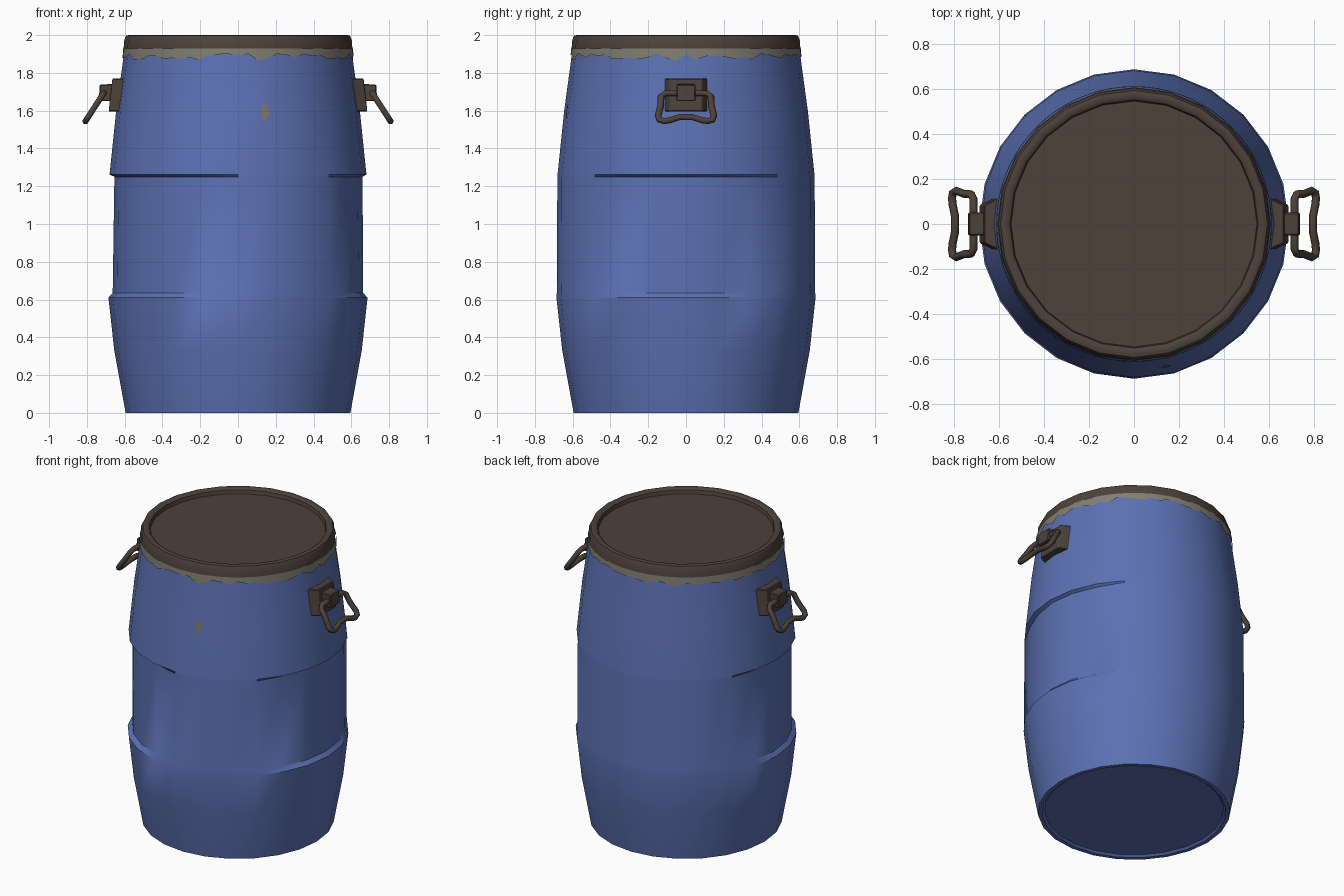
import bpy, bmesh, math, random
from mathutils import Vector

if "Cube" in bpy.data.objects:
    bpy.data.objects.remove(bpy.data.objects["Cube"])

random.seed(4)
SEG = 24


def material(name, rgb):
    m = bpy.data.materials.new(name)
    m.diffuse_color = (*rgb, 1)
    m.use_nodes = True
    m.node_tree.nodes["Principled BSDF"].inputs["Base Color"].default_value = m.diffuse_color
    return m


BLUE = material("blue paint", (0.105, 0.165, 0.45))
BROWN = material("dark brown metal", (0.075, 0.054, 0.043))
GREY = material("bare grey", (0.22, 0.21, 0.17))
TAN = material("worn tan", (0.21, 0.18, 0.12))


def finish(name, bm, mat, angle=None):
    bmesh.ops.recalc_face_normals(bm, faces=bm.faces)
    me = bpy.data.meshes.new(name)
    bm.to_mesh(me)
    bm.free()
    me.materials.append(mat)
    ob = bpy.data.objects.new(name, me)
    bpy.context.collection.objects.link(ob)
    if angle:
        bpy.ops.object.select_all(action='DESELECT')
        ob.select_set(True)
        bpy.context.view_layer.objects.active = ob
        bpy.ops.object.shade_smooth_by_angle(angle=math.radians(angle))
    return ob


def revolve(profile, seg=SEG, shape=None, cap_start=False, cap_end=False):
    """Spin (radius, z) rows around z; shape(row, angle, r, z) may alter a point."""
    bm = bmesh.new()
    rows = []
    for i, (r, z) in enumerate(profile):
        row = []
        for k in range(seg):
            a = 2 * math.pi * k / seg
            rr, zz = shape(i, a, r, z) if shape else (r, z)
            row.append(bm.verts.new((rr * math.cos(a), rr * math.sin(a), zz)))
        rows.append(row)
    for lo, hi in zip(rows, rows[1:]):
        for k in range(seg):
            n = (k + 1) % seg
            bm.faces.new((lo[k], lo[n], hi[n], hi[k]))
    if cap_start:
        bm.faces.new(rows[0])
    if cap_end:
        bm.faces.new(rows[-1])
    return bm


# Barrel body: the middle is dented in on the right and the front left
def dent(i, a, r, z):
    d = math.degrees(a)
    if i in (5, 6) and (d < 38 or d > 328 or 150 < d < 265):
        r -= 0.02 + random.uniform(0, 0.008)
    return r, z


body = [(0.555, 0.012), (0.57, 0.0), (0.595, 0.0), (0.655, 0.33), (0.686, 0.61),
        (0.684, 0.635), (0.681, 1.25), (0.68, 1.262), (0.645, 1.6),
        (0.608, 1.87), (0.602, 1.94)]
finish("barrel_body", revolve(body, shape=dent, cap_start=True), BLUE, 35)

# Ragged band of bare paint below the lid
ragged = lambda i, a, r, z: (r, z + random.uniform(-0.015, 0.02) if i == 0 else z)
finish("bare_band", revolve([(0.611, 1.882), (0.608, 1.93)], 72, ragged), GREY, 35)

# Lid with raised rim and sunken centre
lid = [(0.59, 1.922), (0.606, 1.925), (0.602, 1.975), (0.592, 1.997), (0.58, 2.0),
       (0.563, 2.0), (0.55, 1.99), (0.545, 1.965)]
finish("lid", revolve(lid, cap_start=True, cap_end=True), BROWN, 40)

# Worn spot on the front
bm = bmesh.new()
spot = []
for k in range(8):
    a = 2 * math.pi * k / 8
    x, z = 0.142 + 0.021 * math.cos(a), 1.592 + 0.043 * math.sin(a)
    r = 0.645 + (1.6 - z) * (0.137 if z > 1.6 else 0.104)
    spot.append(bm.verts.new((x, -(r - x * math.tan(math.radians(7.5))) - 0.004, z)))
bm.faces.new(spot)
if bm.faces[:] and spot:
    bm.normal_update()
    if next(iter(bm.faces)).normal.y > 0:
        bmesh.ops.reverse_faces(bm, faces=bm.faces[:])
me = bpy.data.meshes.new("worn_spot")
bm.to_mesh(me)
bm.free()
me.materials.append(TAN)
bpy.context.collection.objects.link(bpy.data.objects.new("worn_spot", me))


def block(name, s, inner, outer):
    """Tapered block; each end is (x_bottom, x_top, half_width, z_bottom, z_top)."""
    bm = bmesh.new()
    ends = []
    for xb, xt, w, zb, zt in (inner, outer):
        ends.append([bm.verts.new((s * x, y, z)) for x, y, z in
                     ((xb, -w, zb), (xb, w, zb), (xt, w, zt), (xt, -w, zt))])
    a, b = ends
    bm.faces.new(a)
    bm.faces.new(b)
    for k in range(4):
        n = (k + 1) % 4
        bm.faces.new((a[k], a[n], b[n], b[k]))
    bmesh.ops.bevel(bm, geom=bm.edges[:], offset=0.005, segments=1, affect='EDGES')
    finish(name, bm, BROWN)


# Handle ring outline: (distance down the ring 0..1, y)
half = [(0.0, 0.06), (0.0, 0.11), (0.1, 0.132), (0.45, 0.134), (0.82, 0.148),
        (0.96, 0.14), (1.0, 0.115), (0.97, 0.085), (0.86, 0.035)]
outline = half + [(t, -y) for t, y in reversed(half)]

for side, s in (("right", 1), ("left", -1)):
    block(side + "_handle_plate", s, (0.6, 0.58, 0.125, 1.595, 1.77),
          (0.685, 0.665, 0.085, 1.595, 1.77))
    block(side + "_handle_hinge", s, (0.66, 0.65, 0.05, 1.65, 1.742),
          (0.737, 0.732, 0.05, 1.65, 1.738))
    # Ring swept from a hexagon along the outline
    top, bottom = Vector((0.712 * s, 0, 1.692)), Vector((0.807 * s, 0, 1.545))
    path = [top.lerp(bottom, t) + Vector((0, y, 0)) for t, y in outline]
    normal = (bottom - top).cross(Vector((0, 1, 0))).normalized()
    bm = bmesh.new()
    loops = []
    for k, p in enumerate(path):
        tangent = (path[(k + 1) % len(path)] - path[k - 1]).normalized()
        across = normal.cross(tangent)
        loops.append([bm.verts.new(p + 0.018 * (math.cos(q * math.pi / 3) * across
                                                + math.sin(q * math.pi / 3) * normal))
                      for q in range(6)])
    for k in range(len(loops)):
        a, b = loops[k - 1], loops[k]
        for q in range(6):
            n = (q + 1) % 6
            bm.faces.new((a[q], a[n], b[n], b[q]))
    finish(side + "_handle_ring", bm, BROWN, 65)
